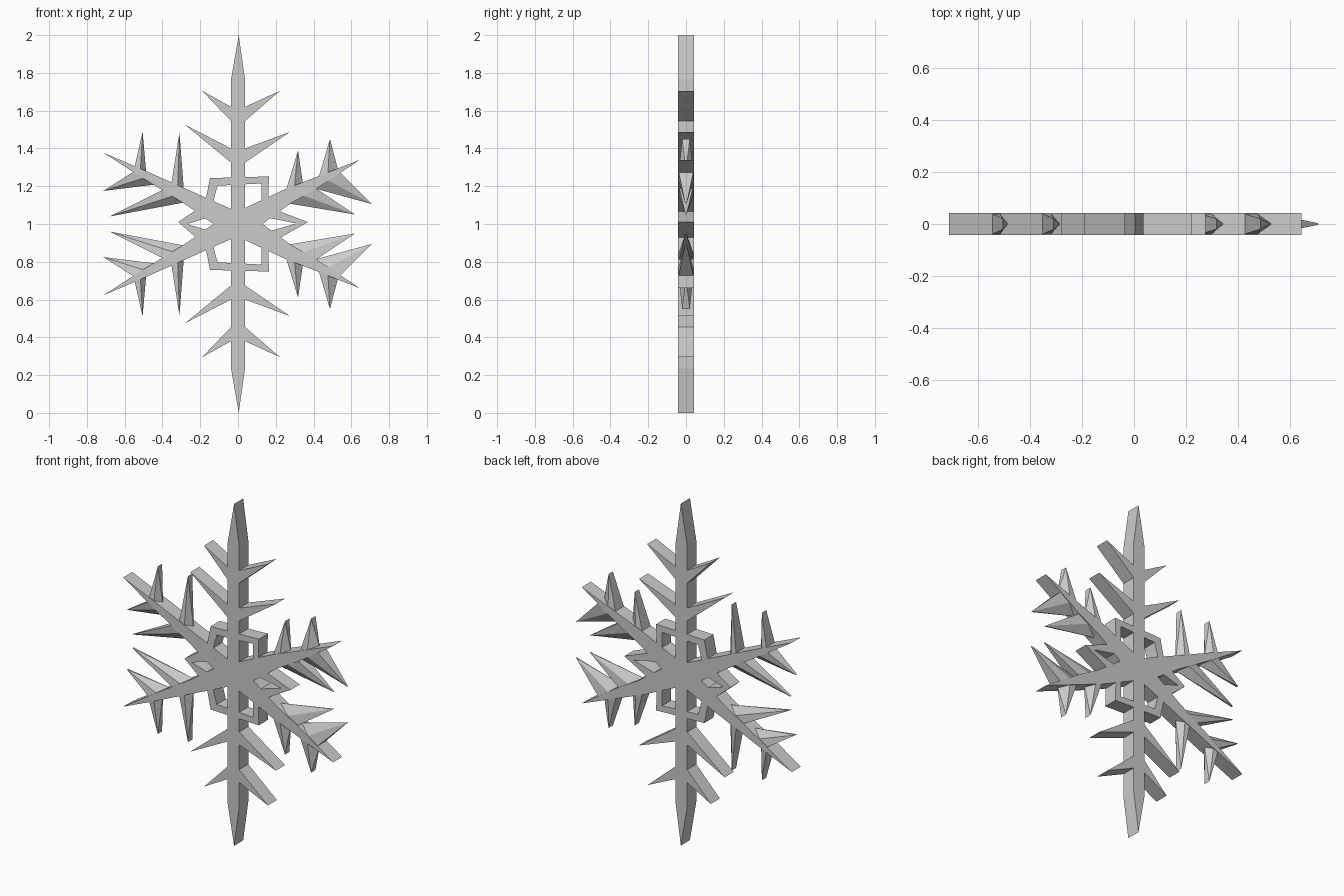
import bpy, bmesh

if "Cube" in bpy.data.objects:
    bpy.data.objects.remove(bpy.data.objects["Cube"])

H = 0.042  # half thickness


def flip(pts):
    return [(x, 2 - z) for x, z in pts]


def make(name, bm):
    bmesh.ops.recalc_face_normals(bm, faces=bm.faces)
    me = bpy.data.meshes.new(name)
    bm.to_mesh(me)
    bm.free()
    ob = bpy.data.objects.new(name, me)
    bpy.context.collection.objects.link(ob)
    return ob


def plate(name, pts, h=H):
    """Flat outline in XZ, extruded through the thickness."""
    bm = bmesh.new()
    f = [bm.verts.new((x, -h, z)) for x, z in pts]
    b = [bm.verts.new((x, h, z)) for x, z in pts]
    n = len(pts)
    bm.faces.new(f)
    bm.faces.new(b[::-1])
    for i in range(n):
        j = (i + 1) % n
        bm.faces.new((f[i], b[i], b[j], f[j]))
    return make(name, bm)


def spike(name, a, b, tip, ty):
    """Faceted thorn: five-sided base a-m-b, tapering to a short tip edge."""
    h = H - 0.001
    m = (a[0] * .5 + b[0] * .5, a[1] * .5 + b[1] * .5)
    bm = bmesh.new()
    base = [bm.verts.new(p) for p in (
        (a[0], -h, a[1]), (m[0], -h, m[1]), (b[0], 0, b[1]),
        (m[0], h, m[1]), (a[0], h, a[1]))]
    t0 = bm.verts.new((tip[0], -ty, tip[1]))
    t1 = bm.verts.new((tip[0], ty, tip[1]))
    bm.faces.new(base)
    A0, M0, B, M1, A1 = base
    for f in ((A0, M0, t0), (M0, B, t0), (B, t1, t0),
              (B, M1, t1), (M1, A1, t1), (A1, A0, t0, t1)):
        bm.faces.new(f)
    return make(name, bm)


# Flat body: vertical arm with barbs and the tapering diagonal arms
half = [(.13, 1), (.28, 1.11), (.42, 1.19), (.645, 1.34), (.24, 1.18), (.037, 1.085),
        (.037, 1.325), (.275, 1.487), (.037, 1.40), (.037, 1.545), (.222, 1.705),
        (.037, 1.62), (.037, 1.765), (.004, 2.0), (-.037, 1.765), (-.037, 1.62),
        (-.19, 1.705), (-.037, 1.545), (-.037, 1.40), (-.28, 1.525), (-.037, 1.325),
        (-.037, 1.08), (-.52, 1.295), (-.714, 1.378), (-.50, 1.24), (-.28, 1.105), (-.13, 1)]
plate("snowflake_body", half + flip(half[1:-1][::-1]))

# Ring pieces between the arms
ring = {
    "ring_corner_left": [(-.175, 1.11), (-.148, 1.243), (-.037, 1.246),
                         (-.037, 1.206), (-.108, 1.203), (-.135, 1.105)],
    "ring_corner_right": [(.037, 1.248), (.164, 1.252), (.16, 1.12),
                          (.125, 1.11), (.125, 1.215), (.037, 1.21)],
}
for name, pts in ring.items():
    plate(name + "_top", pts)
    plate(name + "_bottom", flip(pts))
plate("ring_point_left", [(-.317, 1.01), (-.20, 1.09), (-.155, 1.035), (-.27, 1.0),
                          (-.155, .965), (-.20, .91)])
plate("ring_point_right", [(.37, 1.01), (.20, 1.075), (.15, 1.035), (.31, 1.003),
                           (.16, .96), (.21, .92)])

# Faceted thorns on the diagonal arms: base a, base b, tip, tip half width
thorns = [
    ((-.55, 1.29), (-.485, 1.26), (-.505, 1.49), .02),
    ((-.355, 1.20), (-.285, 1.16), (-.31, 1.485), .02),
    ((-.54, 1.285), (-.43, 1.21), (-.714, 1.175), .006),
    ((-.38, 1.19), (-.28, 1.115), (-.68, 1.04), .006),
    ((.42, 1.225), (.53, 1.285), (.487, 1.45), .02),
    ((.25, 1.165), (.345, 1.205), (.318, 1.39), .02),
    ((.53, 1.285), (.40, 1.19), (.71, 1.105), .003),
    ((.38, 1.21), (.26, 1.11), (.62, 1.05), .003),
]
for i, (a, b, t, ty) in enumerate(thorns):
    spike(f"thorn_top_{i}", a, b, t, ty)
    fa, fb, ft = flip([a, b, t])
    spike(f"thorn_bottom_{i}", fa, fb, ft, ty)
